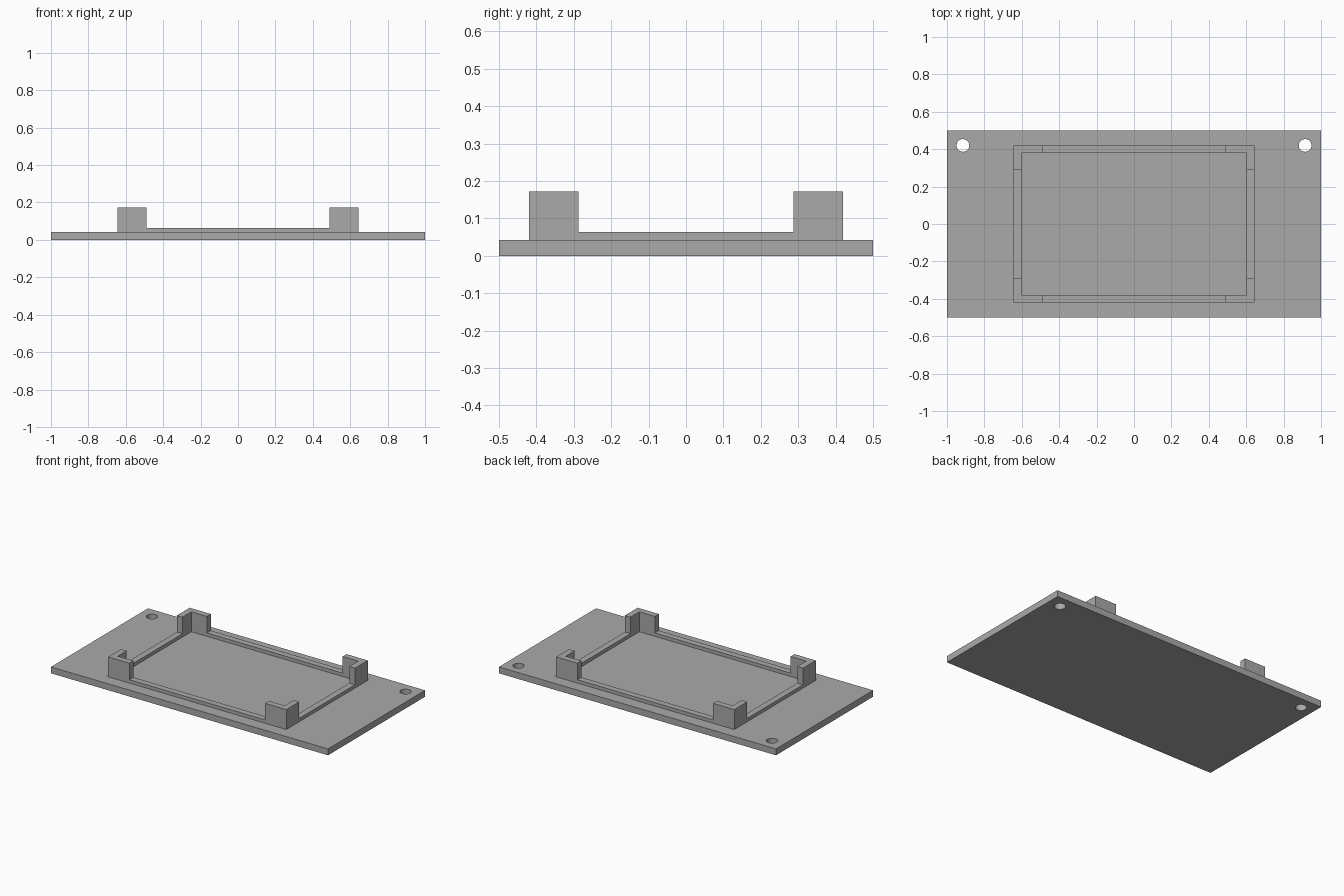
import bpy
import bmesh
from math import cos, sin, tau

cube = bpy.data.objects.get("Cube")
if cube:
    bpy.data.objects.remove(cube, do_unlink=True)

grey = bpy.data.materials.new("plain grey")
grey.use_nodes = True
grey.diffuse_color = (0.4, 0.4, 0.4, 1)
grey.node_tree.nodes["Principled BSDF"].inputs["Base Color"].default_value = grey.diffuse_color


def rectangle(x, y):
    return [(-x, -y), (x, -y), (x, y), (-x, y)]


def circle(cx, cy, radius, sides=32):
    return [(cx + radius * cos(tau * i / sides), cy + radius * sin(tau * i / sides))
            for i in range(sides)]


def prism(name, loops, bottom, top):
    """Fill an outline, leaving inner loops as holes, and extrude it upward."""
    bm = bmesh.new()
    edges = []
    for loop in loops:
        verts = [bm.verts.new((x, y, bottom)) for x, y in loop]
        edges += [bm.edges.new((v, verts[i - 1])) for i, v in enumerate(verts)]
    bmesh.ops.triangle_fill(bm, edges=edges, use_beauty=True, normal=(0, 0, 1))
    result = bmesh.ops.extrude_face_region(bm, geom=bm.faces[:], use_keep_orig=True)
    raised = [g for g in result["geom"] if isinstance(g, bmesh.types.BMVert)]
    bmesh.ops.translate(bm, verts=raised, vec=(0, 0, top - bottom))
    bmesh.ops.recalc_face_normals(bm, faces=bm.faces[:])
    mesh = bpy.data.meshes.new(name)
    bm.to_mesh(mesh)
    bm.free()
    mesh.materials.append(grey)
    obj = bpy.data.objects.new(name, mesh)
    bpy.context.collection.objects.link(obj)
    return obj


BASE_TOP, RIM_TOP, POST_TOP = 0.042, 0.064, 0.172
OUT_X, OUT_Y = 0.643, 0.42
IN_X, IN_Y = 0.602, 0.379
END_X, END_Y = 0.49, 0.288

# Base plate with two mounting holes along the back edge
prism("base_plate",
      [rectangle(1, 0.5), circle(-0.915, 0.42, 0.034), circle(0.915, 0.42, 0.034)],
      0, BASE_TOP)

# Low rim around the recess
prism("rim", [rectangle(OUT_X, OUT_Y), rectangle(IN_X, IN_Y)], BASE_TOP, RIM_TOP)

# Tall L-shaped brackets at the four corners
bracket = [(OUT_X, OUT_Y), (END_X, OUT_Y), (END_X, IN_Y),
           (IN_X, IN_Y), (IN_X, END_Y), (OUT_X, END_Y)]
for side, sx in (("left", 1), ("right", -1)):
    for end, sy in (("front", -1), ("back", 1)):
        prism(f"{end}_{side}_corner_bracket",
              [[(sx * x, sy * y) for x, y in bracket]], RIM_TOP, POST_TOP)
